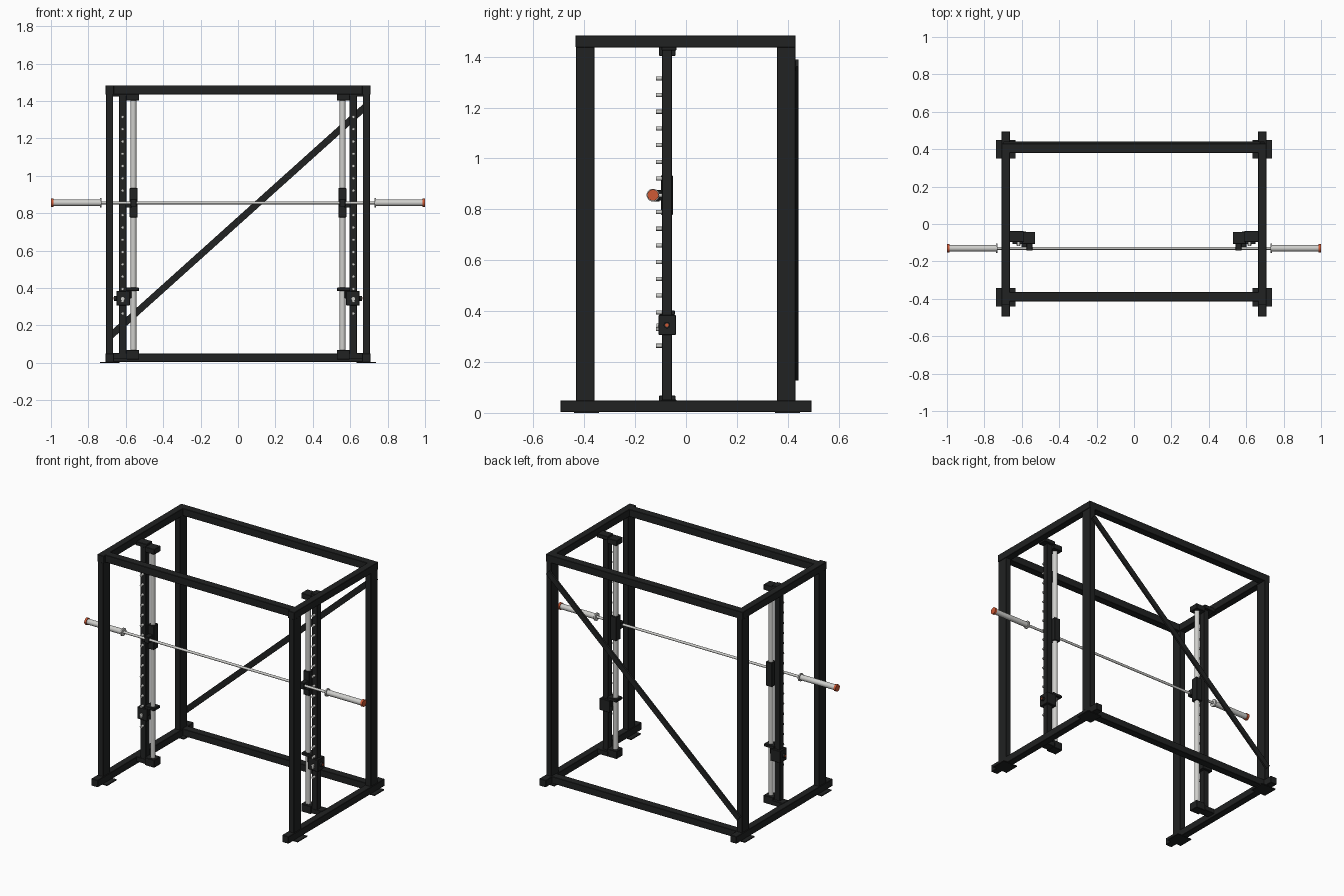
import bpy
import math
from mathutils import Vector

cube = bpy.data.objects.get("Cube")
if cube:
    bpy.data.objects.remove(cube, do_unlink=True)


def material(name, rgb, rough):
    m = bpy.data.materials.new(name)
    m.use_nodes = True
    m.diffuse_color = (*rgb, 1)
    node = m.node_tree.nodes["Principled BSDF"]
    node.inputs["Base Color"].default_value = (*rgb, 1)
    node.inputs["Roughness"].default_value = rough
    return m


BLACK = material("black steel", (0.015, 0.016, 0.016), 0.6)
SILVER = material("brushed silver", (0.62, 0.62, 0.6), 0.5)
ORANGE = material("orange cap", (0.62, 0.1, 0.035), 0.5)


def box(name, x, y, z, mat=BLACK, bevel=0.002):
    """Box given by its (min, max) range on each axis."""
    ranges = (x, y, z)
    bpy.ops.mesh.primitive_cube_add(size=1, location=[(a + b) / 2 for a, b in ranges])
    ob = bpy.context.object
    ob.name = name
    ob.scale = [abs(b - a) for a, b in ranges]
    bpy.ops.object.transform_apply(location=False, rotation=False, scale=True)
    ob.data.materials.append(mat)
    if bevel:
        mod = ob.modifiers.new("edge", "BEVEL")
        mod.width = bevel
        mod.segments = 1
    return ob


def rod(name, start, end, radius, mat=SILVER, sides=24):
    """Smooth cylinder between two points."""
    a, b = Vector(start), Vector(end)
    bpy.ops.mesh.primitive_cylinder_add(vertices=sides, radius=radius,
                                        depth=(b - a).length, location=(a + b) / 2)
    ob = bpy.context.object
    ob.name = name
    ob.rotation_euler = (b - a).to_track_quat("Z", "Y").to_euler()
    ob.data.materials.append(mat)
    bpy.ops.object.shade_smooth_by_angle(angle=math.radians(40))
    return ob


BAR_Y, BAR_Z = -0.13, 0.856
RAIL_Y = -0.075

# Cross beams: front and back at the top, back only on the floor
box("top_front_beam", (-0.7, 0.7), (-0.414, -0.364), (1.436, 1.484))
box("top_back_beam", (-0.7, 0.7), (0.38, 0.43), (1.436, 1.484))
box("bottom_back_beam", (-0.7, 0.7), (0.38, 0.43), (0.005, 0.05))

# Flat diagonal brace across the back
low, high = Vector((-0.687, 0.436, 0.14)), Vector((0.687, 0.436, 1.375))
span = high - low
brace = box("diagonal_brace", (-span.length / 2, span.length / 2),
            (-0.006, 0.006), (-0.018, 0.018), bevel=0)
brace.location = (low + high) / 2
brace.rotation_euler.y = -math.atan2(span.z, span.x)

for side, s in (("left", 1), ("right", -1)):
    def sx(a, b):
        return (min(s * a, s * b), max(s * a, s * b))

    # Side frame
    box(side + "_base_beam", sx(0.663, 0.709), (-0.494, 0.494), (0.003, 0.049))
    box(side + "_top_beam", sx(0.663, 0.709), (-0.434, 0.43), (1.436, 1.484))
    for end, y in (("front", (-0.433, -0.36)), ("back", (0.357, 0.43))):
        box(f"{side}_{end}_post", sx(0.667, 0.705), y, (0.04, 1.46))
        box(f"{side}_{end}_foot_plate", sx(0.633, 0.738),
            (y[0] - 0.008, y[1] + 0.018), (0, 0.006), bevel=0)

    # Inner upright, guide rod and their end brackets
    box(side + "_rail_upright", sx(0.597, 0.636), (-0.095, -0.055), (0.03, 1.44))
    rod(side + "_guide_rod", (s * 0.559, RAIL_Y, 0.03), (s * 0.559, RAIL_Y, 1.43), 0.016)
    for end, z in (("bottom", (0.018, 0.068)), ("top", (1.403, 1.438))):
        box(f"{side}_{end}_bracket", sx(0.528, 0.597), (-0.106, -0.042), z)
        box(f"{side}_{end}_bracket_arm", sx(0.59, 0.67), (-0.096, -0.038),
            (0.02, 0.052) if end == "bottom" else (1.425, 1.45))

    # Row of catch pegs
    for i in range(17):
        z = 0.264 + i * 0.0657
        rod(f"{side}_catch_peg_{i + 1}", (s * 0.617, -0.09, z),
            (s * 0.617, -0.117, z), 0.008, sides=12)

    # Sliding carriage with bar holder and hook
    box(side + "_carriage", sx(0.537, 0.58), (-0.098, -0.052), (0.778, 0.934))
    box(side + "_bar_holder", sx(0.543, 0.575), (-0.143, -0.09), (0.835, 0.876))
    box(side + "_hook_arm", sx(0.57, 0.602), (-0.128, -0.105), (0.83, 0.85))

    # Adjustable safety stop with knob
    box(side + "_stop_block", sx(0.578, 0.65), (-0.108, -0.04), (0.307, 0.384))
    box(side + "_stop_shelf", sx(0.53, 0.6), (-0.104, -0.044), (0.384, 0.402))
    box(side + "_stop_rib", sx(0.57, 0.585), (-0.1, -0.048), (0.345, 0.386))
    rod(side + "_stop_knob", (s * 0.645, RAIL_Y, 0.345), (s * 0.662, RAIL_Y, 0.345),
        0.013, BLACK, 16)
    rod(side + "_stop_pin", (s * 0.65, RAIL_Y, 0.345), (s * 0.665, RAIL_Y, 0.345),
        0.007, ORANGE, 12)
    rod(side + "_stop_bolt", (s * 0.617, -0.1, 0.342), (s * 0.617, -0.116, 0.342),
        0.01, SILVER, 12)

    # Bar sleeve, collar and end cap
    for part, a, b, r, mat in (("sleeve", 0.735, 0.988, 0.0175, SILVER),
                               ("collar", 0.73, 0.739, 0.025, SILVER),
                               ("end_cap", 0.986, 1.0, 0.022, ORANGE)):
        rod(f"{side}_bar_{part}", (s * a, BAR_Y, BAR_Z), (s * b, BAR_Y, BAR_Z), r, mat)

# Lifting bar
rod("bar_shaft", (-0.74, BAR_Y, BAR_Z), (0.74, BAR_Y, BAR_Z), 0.008)
